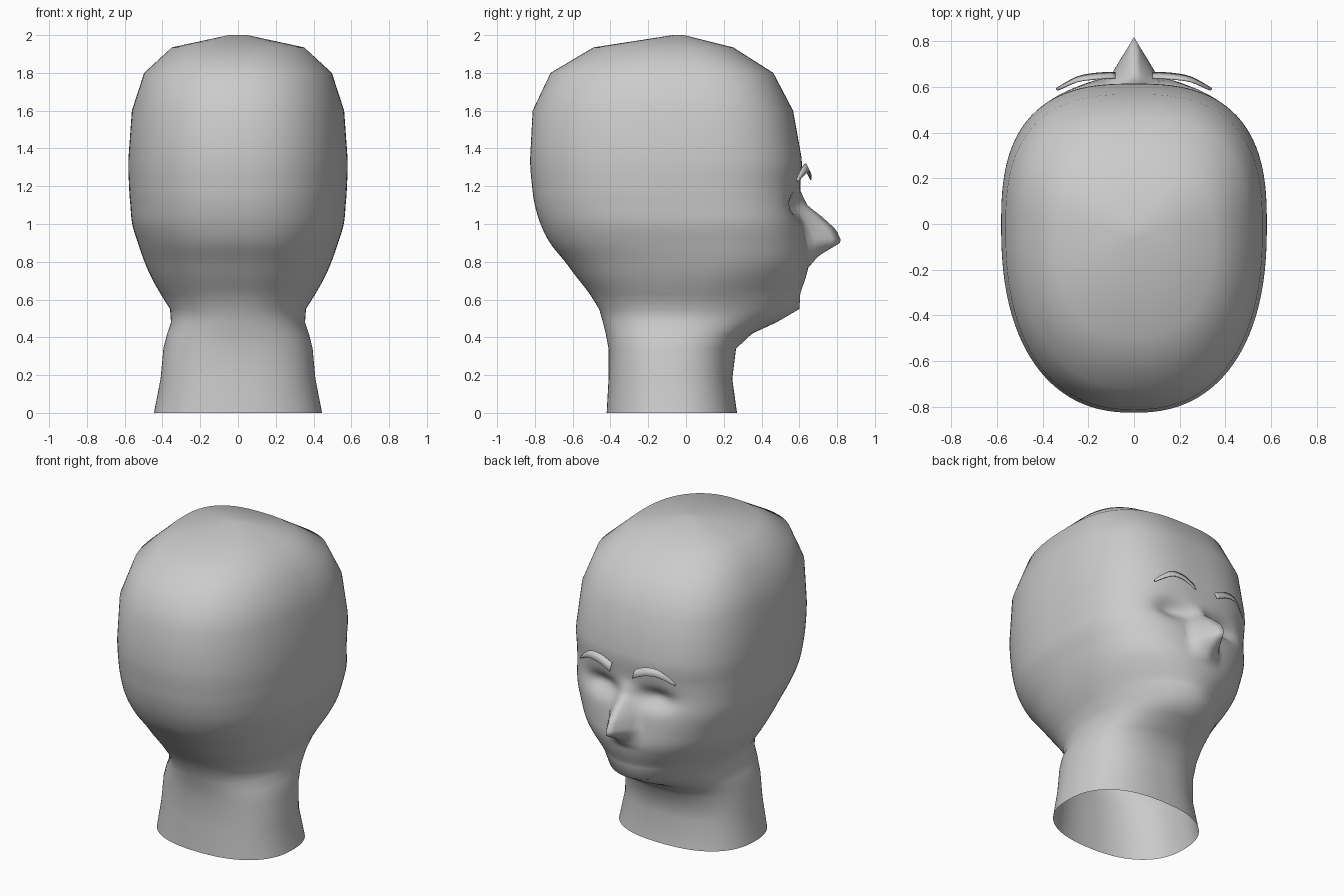
import bpy, bmesh, math
from mathutils import Vector

cube = bpy.data.objects.get("Cube")
if cube:
    bpy.data.objects.remove(cube, do_unlink=True)

SEGMENTS = 128

# Head and neck outline: height, half width, back y, front y
OUTLINE = [Vector(row) for row in (
    (0, .445, -.42, .27), (.18, .41, -.41, .245), (.34, .395, -.41, .265),
    (.42, .375, -.425, .35), (.48, .355, -.44, .48), (.55, .36, -.46, .6),
    (.63, .41, -.51, .605), (.72, .46, -.58, .635), (.8, .495, -.64, .65),
    (.9, .53, -.72, .64), (1, .56, -.77, .625), (1.1, .57, -.8, .61),
    (1.2, .577, -.815, .605), (1.35, .58, -.825, .612), (1.6, .562, -.812, .567),
    (1.8, .497, -.717, .462), (1.935, .35, -.49, .25), (2, .05, -.07, -.01))]

# Nose ridge: height, depth beyond the face, half width
NOSE = ((.77, 0, .11), (.83, .05, .11), (.905, .185, .11), (.97, .165, .1),
        (1.04, .1, .09), (1.1, .035, .08), (1.18, 0, .08))


def ramp(value, start, end):
    t = max(0, min(1, (value - start) / (end - start)))
    return t * t * (3 - 2 * t)


def spline(points, steps_at):
    """Curve through points; steps_at gives the number of steps after each."""
    result = []
    for i in range(len(points) - 1):
        a, b = points[i], points[i + 1]
        before = points[max(i - 1, 0)]
        after = points[min(i + 2, len(points) - 1)]
        steps = steps_at(a)
        for s in range(steps):
            t = s / steps
            result.append(.5 * (2 * a + (b - before) * t
                          + (2 * before - 5 * a + 4 * b - after) * t ** 2
                          + (3 * a - before - 3 * b + after) * t ** 3))
    return result + [points[-1]]


def nose_depth(x, z):
    for (z0, d0, w0), (z1, d1, w1) in zip(NOSE, NOSE[1:]):
        if z0 <= z < z1:
            t = (z - z0) / (z1 - z0)
            width = w0 + (w1 - w0) * t
            return (d0 + (d1 - d0) * t) * max(0, 1 - abs(x) / width)
    return 0


def socket_depth(x, z):
    return .06 * math.exp(-((abs(x) - .19) / .11) ** 2 - ((z - 1.1) / .06) ** 2)


def ring_points(row):
    z, half_width, back, front = row
    middle = (front + back) / 2 + .1 * ramp(z, .5, .85) * ramp(z, 2, 1.88)
    # Front is narrow at the chin and full across the forehead
    front_power = 2.4 - .55 * ramp(z, .34, .55) + .85 * ramp(z, .55, 1.1)
    for i in range(SEGMENTS):
        angle = math.tau * i / SEGMENTS
        sx, cy = math.sin(angle), math.cos(angle)
        power = front_power if cy > 0 else 2.35
        r = (abs(sx) ** power + abs(cy) ** power) ** (-1 / power)
        x = half_width * r * sx
        y = middle + r * cy * (front - middle if cy > 0 else middle - back)
        if cy > 0:
            y += nose_depth(x, z) - socket_depth(x, z)
        yield x, y, z


def finish(bm, name, material):
    bmesh.ops.recalc_face_normals(bm, faces=bm.faces)
    mesh = bpy.data.meshes.new(name)
    bm.to_mesh(mesh)
    bm.free()
    mesh.materials.append(material)
    obj = bpy.data.objects.new(name, mesh)
    bpy.context.collection.objects.link(obj)
    for face in mesh.polygons:
        face.use_smooth = True
    return obj


def make_head(material):
    bm = bmesh.new()
    # Fine rows across the face, broad bands elsewhere
    rows = spline(OUTLINE, lambda row: 5 if .6 < row[0] < 1.3 else 1)
    rings = [[bm.verts.new(p) for p in ring_points(row)] for row in rows]
    for low, high in zip(rings, rings[1:]):
        for i in range(SEGMENTS):
            j = (i + 1) % SEGMENTS
            bm.faces.new((low[i], low[j], high[j], high[i]))
    # Crown is closed, neck stays open
    bm.faces.new(rings[-1])
    return finish(bm, "head", material)


def make_brow(name, side, material):
    """Thin arched strip, thick at the nose and pointed at the temple."""
    bm = bmesh.new()
    path = spline([Vector(p) for p in ((.08, .665, 1.235), (.16, .662, 1.27),
                                       (.25, .645, 1.275), (.34, .595, 1.225))],
                  lambda point: 4)
    previous = None
    for i, point in enumerate(path):
        size = .048 * (1 - .75 * (i / (len(path) - 1)) ** 3)
        upper = point + Vector((0, -size * .5, size))
        pair = [bm.verts.new((side * p.x, p.y, p.z)) for p in (point, upper)]
        if previous:
            bm.faces.new((previous[0], pair[0], pair[1], previous[1]))
        previous = pair
    brow = finish(bm, name, material)
    thickness = brow.modifiers.new("thickness", "SOLIDIFY")
    thickness.thickness = .008
    return brow


# One plain colour for every part
grey = bpy.data.materials.new("light_grey")
grey.use_nodes = True
colour = (.6, .6, .6, 1)
grey.diffuse_color = colour
grey.node_tree.nodes["Principled BSDF"].inputs["Base Color"].default_value = colour

make_head(grey)
for side, label in ((1, "left"), (-1, "right")):
    make_brow(label + "_eyebrow", side, grey)
